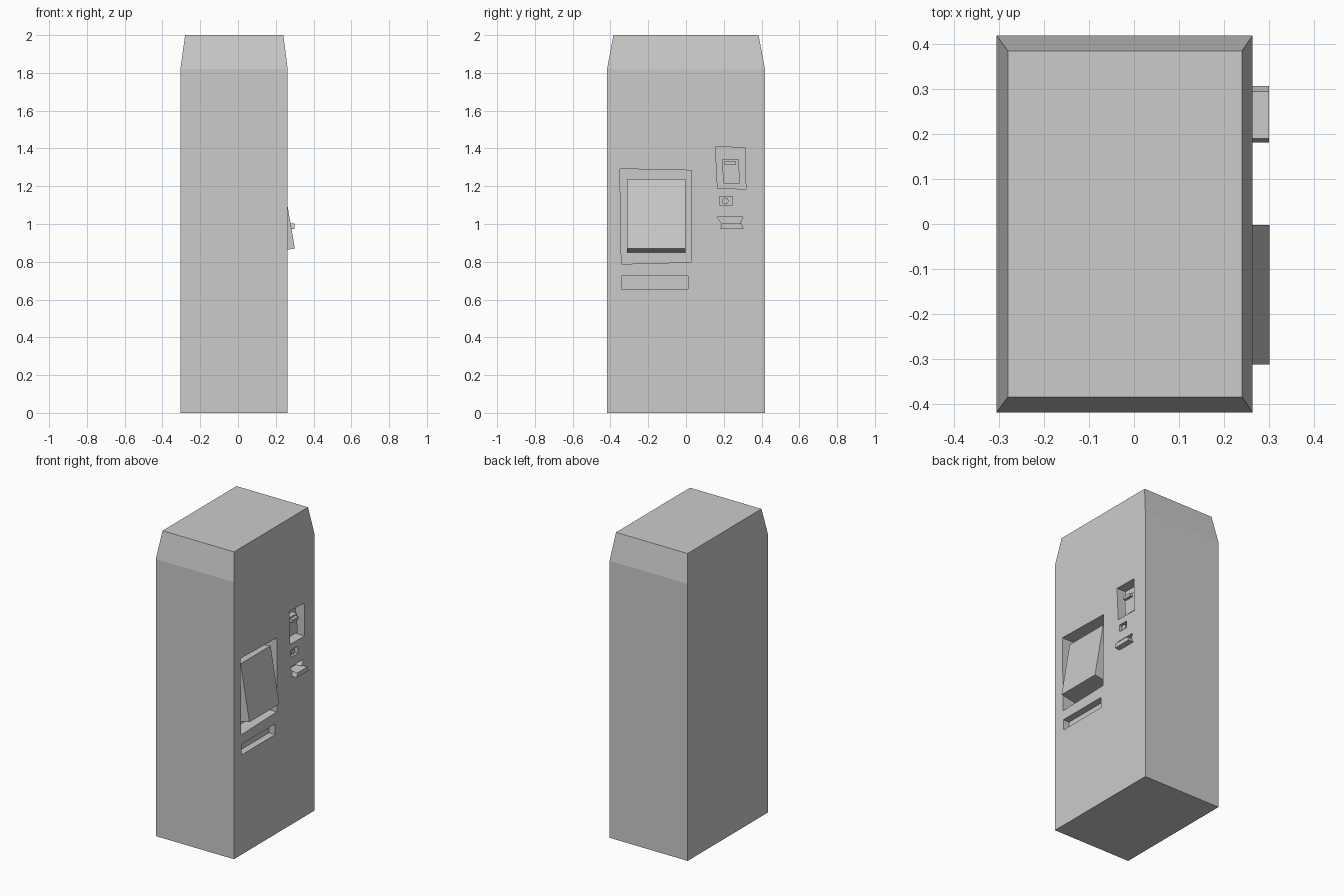
import bpy, bmesh, math

if "Cube" in bpy.data.objects:
    bpy.data.objects.remove(bpy.data.objects["Cube"])

FACE = 0.263  # x of the machine's service face


def make_object(name, rings):
    """Closed solid lofted through equal-length rings of points."""
    bm = bmesh.new()
    loops = [[bm.verts.new(p) for p in ring] for ring in rings]
    n = len(loops[0])
    for a, b in zip(loops, loops[1:]):
        for i in range(n):
            j = (i + 1) % n
            bm.faces.new((a[i], a[j], b[j], b[i]))
    bm.faces.new(loops[0][::-1])
    bm.faces.new(loops[-1])
    bmesh.ops.recalc_face_normals(bm, faces=bm.faces[:])
    mesh = bpy.data.meshes.new(name)
    bm.to_mesh(mesh)
    bm.free()
    obj = bpy.data.objects.new(name, mesh)
    bpy.context.collection.objects.link(obj)
    return obj


def prism_x(name, yz, x0, x1):
    return make_object(name, [[(x, y, z) for y, z in yz] for x in (x0, x1)])


def rect(a, b, c, d):
    return [(a, c), (b, c), (b, d), (a, d)]


# Cabinet: straight walls with a tapered cap
levels = [(-0.305, 0.263, 0.418, 0.0), (-0.305, 0.263, 0.418, 1.82),
          (-0.28, 0.24, 0.384, 2.0)]
cabinet = make_object("cabinet", [[(x, y, z) for x, y in rect(x0, x1, -w, w)]
                                  for x0, x1, w, z in levels])

# Recesses in the service face: outline in (y, z) and depth
recesses = {
    "screen_recess": ([(-0.35, 1.292), (0.03, 1.284), (0.027, 0.798), (-0.342, 0.788)], 0.085),
    "delivery_slot": (rect(-0.341, 0.01, 0.655, 0.725), 0.045),
    "card_recess": ([(0.156, 1.408), (0.312, 1.405), (0.317, 1.186), (0.167, 1.188)], 0.065),
    "coin_recess": (rect(0.177, 0.246, 1.10, 1.146), 0.025),
    "receipt_recess": ([(0.164, 1.037), (0.302, 1.037), (0.283, 1.0), (0.19, 1.0)], 0.04),
}
for name, (outline, depth) in recesses.items():
    cutter = prism_x(name + "_cutter", outline, FACE - depth, FACE + 0.05)
    mod = cabinet.modifiers.new(name, 'BOOLEAN')
    mod.operation = 'DIFFERENCE'
    mod.solver = 'EXACT'
    mod.object = cutter
    bpy.context.view_layer.objects.active = cabinet
    bpy.ops.object.modifier_apply(modifier=name)
    bpy.data.objects.remove(cutter)

# Tilted screen
profile = [(0.301, 0.87), (0.238, 1.237), (0.176, 1.227), (0.176, 0.849)]
make_object("screen", [[(x, y, z) for x, z in profile] for y in (-0.312, -0.002)])

# Card reader block with its protruding slot
prism_x("card_reader", [(0.19, 1.342), (0.28, 1.342), (0.284, 1.215), (0.198, 1.215)],
        FACE - 0.067, FACE - 0.03)
prism_x("card_slot", rect(0.204, 0.265, 1.313, 1.332), FACE - 0.032, FACE - 0.01)

# Coin button
circle = [(0.208 + 0.018 * math.cos(i * math.tau / 8),
           1.122 + 0.018 * math.sin(i * math.tau / 8)) for i in range(8)]
prism_x("coin_button", circle, FACE - 0.027, FACE - 0.008)

# Receipt tray
prism_x("receipt_tray", [(0.19, 1.002), (0.294, 1.002), (0.306, 0.973), (0.181, 0.973)],
        FACE - 0.01, 0.3)
